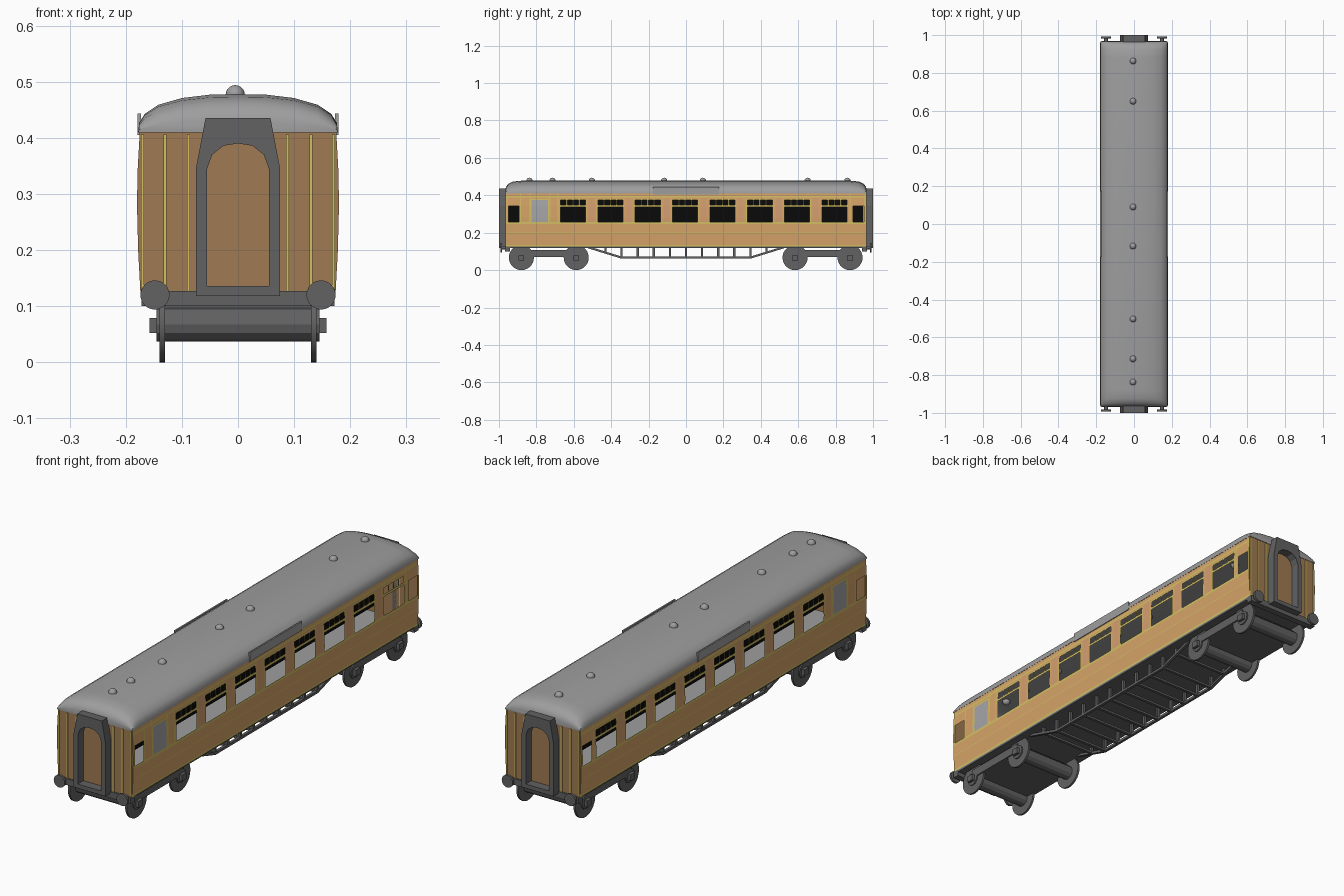
import bpy, bmesh, math
from mathutils import Matrix, Vector

if "Cube" in bpy.data.objects:
    bpy.data.objects.remove(bpy.data.objects["Cube"])


def mat(name, r, g, b):
    m = bpy.data.materials.new(name)
    lin = lambda c: ((c / 255 + 0.055) / 1.055) ** 2.4 if c > 10 else c / 255 / 12.92
    m.diffuse_color = (lin(r), lin(g), lin(b), 1)
    m.use_nodes = True
    m.node_tree.nodes["Principled BSDF"].inputs["Base Color"].default_value = m.diffuse_color
    return m


WOOD = mat("light_wood", 215, 164, 104)
PANEL = mat("panel_wood", 212, 158, 114)
END = mat("end_wood", 160, 122, 82)
TRIM = mat("yellow_trim", 212, 192, 100)
ROOF = mat("roof_grey", 158, 158, 158)
DARK = mat("dark_grey", 98, 98, 98)
BLACK = mat("black", 10, 10, 10)
FROST = mat("frosted_glass", 166, 166, 170)


def finish(name, bm, mats, smooth=None, recalc=True):
    if recalc:
        bmesh.ops.recalc_face_normals(bm, faces=bm.faces)
    me = bpy.data.meshes.new(name)
    bm.to_mesh(me)
    bm.free()
    for m in mats:
        me.materials.append(m)
    if smooth:
        me.shade_smooth()
        me.set_sharp_from_angle(angle=math.radians(smooth))
    ob = bpy.data.objects.new(name, me)
    bpy.context.collection.objects.link(ob)
    return ob


def box(bm, x0, x1, y0, y1, z0, z1):
    m = Matrix.Translation(((x0 + x1) / 2, (y0 + y1) / 2, (z0 + z1) / 2))
    bmesh.ops.create_cube(bm, size=1, matrix=m @ Matrix.Diagonal((x1 - x0, y1 - y0, z1 - z0, 1)))


def cyl(bm, centre, r, length, axis, n=24):
    rot = Matrix.Rotation(math.pi / 2, 4, 'Y' if axis == 'X' else 'X')
    bmesh.ops.create_cone(bm, cap_ends=True, segments=n, radius1=r, radius2=r, depth=length,
                          matrix=Matrix.Translation(centre) @ rot)


# ---- body sides: one grid per side, windows left open, trim coloured by rule
CENTRES = [-0.604 + 0.1997 * i for i in range(8)]
HALF = 0.067
SMALL = [(-0.95, -0.893), (0.893, 0.952)]
FROSTED = (-0.825, -0.738)
WINDOWS = [(c - HALF, c + HALF) for c in CENTRES]
FR = 0.006                                             # trim width
LINES = [-0.958, -0.885, -0.833, -0.727, -0.685, 0.877, 0.958]
MULLIONS = [c + k * HALF / 2 for c in CENTRES for k in (-1, 0, 1)]
POSTS = [(a[1] + b[0]) / 2 for a, b in zip(WINDOWS, WINDOWS[1:])]
SIDE = [(0.125, 0.174), (0.20, 0.178), (0.28, 0.180), (0.34, 0.179), (0.412, 0.175)]


def side_x(z):
    for (z0, x0), (z1, x1) in zip(SIDE, SIDE[1:]):
        if z <= z1:
            return x0 + (x1 - x0) * (z - z0) / (z1 - z0)
    return SIDE[-1][1]


def within(v, spans, pad=0.0):
    return any(a - pad < v < b + pad for a, b in spans)


def side_colour(y, z):
    """None = open window, otherwise material slot."""
    if z < 0.134 or 0.197 < z < 0.200 or 0.246 < z < 0.257 or 0.388 < z < 0.396:
        return 2
    if 0.257 < z < 0.38:
        if FROSTED[0] < y < FROSTED[1] and z < 0.374:
            return 3
        if within(y, SMALL) and z < 0.342:
            return None
        if within(y, WINDOWS):
            if z < 0.337:
                return None
            if z < 0.348 or z > 0.374 or any(abs(y - m) < 0.003 for m in MULLIONS):
                return 2
            return None
        if within(y, WINDOWS + [FROSTED], FR):
            return 2
    if z > 0.257 and any(abs(y - l) < 0.0025 for l in LINES):
        return 2
    if 0.257 < z < 0.388 and any(abs(y - p) < 0.014 for p in POSTS):
        return 1
    return 0


ys = {-0.962, 0.962}
for a, b in WINDOWS + [FROSTED] + SMALL:
    ys |= {a, b, a - FR, b + FR}
for vals, h in ((MULLIONS, 0.003), (LINES, 0.0025), (POSTS, 0.014)):
    ys |= {v + s * h for v in vals for s in (-1, 1)}
ys = sorted(y for y in ys if abs(y) <= 0.9621)
zs = [0.125, 0.134, 0.197, 0.200, 0.246, 0.257, 0.28, 0.337, 0.342, 0.348, 0.374, 0.38, 0.388, 0.396, 0.412]
for s, label in ((1, "right"), (-1, "left")):
    bm = bmesh.new()
    g = [[bm.verts.new((s * side_x(z), y, z)) for z in zs] for y in ys]
    for i in range(len(ys) - 1):
        for j in range(len(zs) - 1):
            c = side_colour((ys[i] + ys[i + 1]) / 2, (zs[j] + zs[j + 1]) / 2)
            if c is None:
                continue
            q = [g[i][j], g[i + 1][j], g[i + 1][j + 1], g[i][j + 1]]
            bm.faces.new(q if s > 0 else q[::-1]).material_index = c
    finish(label + "_side", bm, [WOOD, PANEL, TRIM, FROST], recalc=False)

# ---- ends: wooden wall, trim strips, gangway frame, buffers
half = [(-0.075, 0.118), (-0.075, 0.346), (-0.0665, 0.39), (-0.058, 0.435), (0, 0.435)]
inner = [(-0.055, 0.136), (-0.055, 0.345), (-0.046, 0.370), (-0.026, 0.386), (0, 0.390)]
mirror = lambda h: h + [(-x, z) for x, z in h[-2::-1]]
outer, inner = mirror(half), mirror(inner)
for s, label in ((-1, "front"), (1, "back")):
    bm = bmesh.new()
    ring = [(x, z) for z, x in SIDE] + [(-x, z) for z, x in SIDE[::-1]]
    f = bm.faces.new([bm.verts.new((x, s * 0.962, z)) for x, z in ring])
    f.normal_update()
    if f.normal.y * s < 0:
        f.normal_flip()
    finish(label + "_end_wall", bm, [END], recalc=False)

    bm = bmesh.new()
    for x in (-0.170, -0.130, -0.088, 0.088, 0.130, 0.170):
        box(bm, x - 0.0028, x + 0.0028, s * 0.964 - 0.002, s * 0.964 + 0.002, 0.127, 0.406)
    finish(label + "_end_trim", bm, [TRIM])

    bm = bmesh.new()
    loops = [[bm.verts.new((x, y, z)) for x, z in pts]
             for pts, y in ((outer, s * 0.962), (outer, s), (inner, s), (inner, s * 0.962))]
    n = len(outer)
    for k in range(4):
        a, b = loops[k], loops[(k + 1) % 4]
        for i in range(n):
            bm.faces.new((a[i], a[(i + 1) % n], b[(i + 1) % n], b[i]))
    finish(label + "_gangway", bm, [DARK])

    bm = bmesh.new()
    box(bm, -0.172, 0.172, s * 0.955 - 0.014, s * 0.955 + 0.014, 0.10, 0.127)
    for x in (-0.148, 0.148):
        cyl(bm, (x, s * 0.975, 0.12), 0.010, 0.03, 'Y', 12)
        cyl(bm, (x, s * 0.988, 0.12), 0.026, 0.010, 'Y')
    finish(label + "_buffer_beam", bm, [DARK], 40)

# ---- roof: arched profile lofted along y with domed ends
prof = [(0.178, 0), (0.176, 0.017), (0.166, 0.033), (0.142, 0.049), (0.10, 0.061), (0.05, 0.067), (0, 0.068)]
prof = prof + [(-x, h) for x, h in prof[-2::-1]]
ends = [(0.966, 0.28), (0.962, 0.52), (0.95, 0.76), (0.925, 0.93), (0.88, 1)]
sections = [(-y, f) for y, f in ends] + ends[::-1]
bm = bmesh.new()
rows = [[bm.verts.new((x, y, 0.410 + h * f)) for x, h in prof] for y, f in sections]
for a, b in zip(rows, rows[1:]):
    for i in range(len(prof) - 1):
        bm.faces.new((a[i], b[i], b[i + 1], a[i + 1]))
for r in (rows[0], rows[-1]):
    bm.faces.new(r)
finish("roof", bm, [ROOF], 35)

bm = bmesh.new()
for s in (-1, 1):
    box(bm, s * 0.176 - 0.003, s * 0.176 + 0.003, -0.176, 0.176, 0.405, 0.443)
finish("roof_boards", bm, [ROOF])

bm = bmesh.new()
for y in (0.863, 0.65, 0.09, -0.117, -0.503, -0.714, -0.837):
    bmesh.ops.create_uvsphere(bm, u_segments=16, v_segments=10, radius=0.017,
                              matrix=Matrix.Translation((-0.005, y, 0.477)))
finish("roof_vents", bm, [ROOF], 60)

# ---- interior: grey floor and black centre partition
bm = bmesh.new()
box(bm, -0.17, 0.17, -0.958, 0.958, 0.126, 0.130)
finish("cabin_floor", bm, [ROOF])
bm = bmesh.new()
box(bm, -0.001, 0.001, -0.95, 0.95, 0.18, 0.41)
finish("centre_partition", bm, [BLACK])

# ---- underframe and truss
bm = bmesh.new()
box(bm, -0.170, 0.170, -0.96, 0.96, 0.118, 0.126)
finish("underframe", bm, [DARK])

bm = bmesh.new()
path = [(-0.52, 0.121), (-0.345, 0.067), (0.345, 0.067), (0.52, 0.121)]
for x in (-0.13, 0.13):
    for (y0, z0), (y1, z1) in zip(path, path[1:]):
        d = Vector((0, y1 - y0, z1 - z0))
        m = Matrix.Translation((x, (y0 + y1) / 2, (z0 + z1) / 2)) @ Matrix.Rotation(math.atan2(d.z, d.y), 4, 'X')
        bmesh.ops.create_cube(bm, size=1, matrix=m @ Matrix.Diagonal((0.012, d.length + 0.004, 0.011, 1)))
for i in range(-5, 6):
    y = i * 0.0862
    zb = 0.067 if abs(i) < 5 else 0.094
    for x in (-0.13, 0.13):
        box(bm, x - 0.006, x + 0.006, y - 0.006, y + 0.006, zb, 0.12)
    box(bm, -0.13, 0.13, y - 0.006, y + 0.006, zb - 0.004, zb + 0.005)
finish("truss", bm, [DARK])

# ---- bogies: frame, axles, wheels and axle boxes
for label, axles in (("front", (-0.88, -0.587)), ("back", (0.583, 0.877))):
    bm = bmesh.new()
    box(bm, -0.145, 0.145, axles[0], axles[1], 0.070, 0.107)
    for y in axles:
        cyl(bm, (0, y, 0.067), 0.030, 0.29, 'X', 12)
        for s in (-1, 1):
            box(bm, s * 0.15 - 0.008, s * 0.15 + 0.008, y - 0.015, y + 0.015, 0.052, 0.079)
    finish(label + "_bogie", bm, [DARK], 25)
    bm = bmesh.new()
    for y in axles:
        for x in (-0.135, 0.135):
            cyl(bm, (x, y, 0.067), 0.067, 0.009, 'X', 28)
    finish(label + "_wheels", bm, [DARK], 40)
